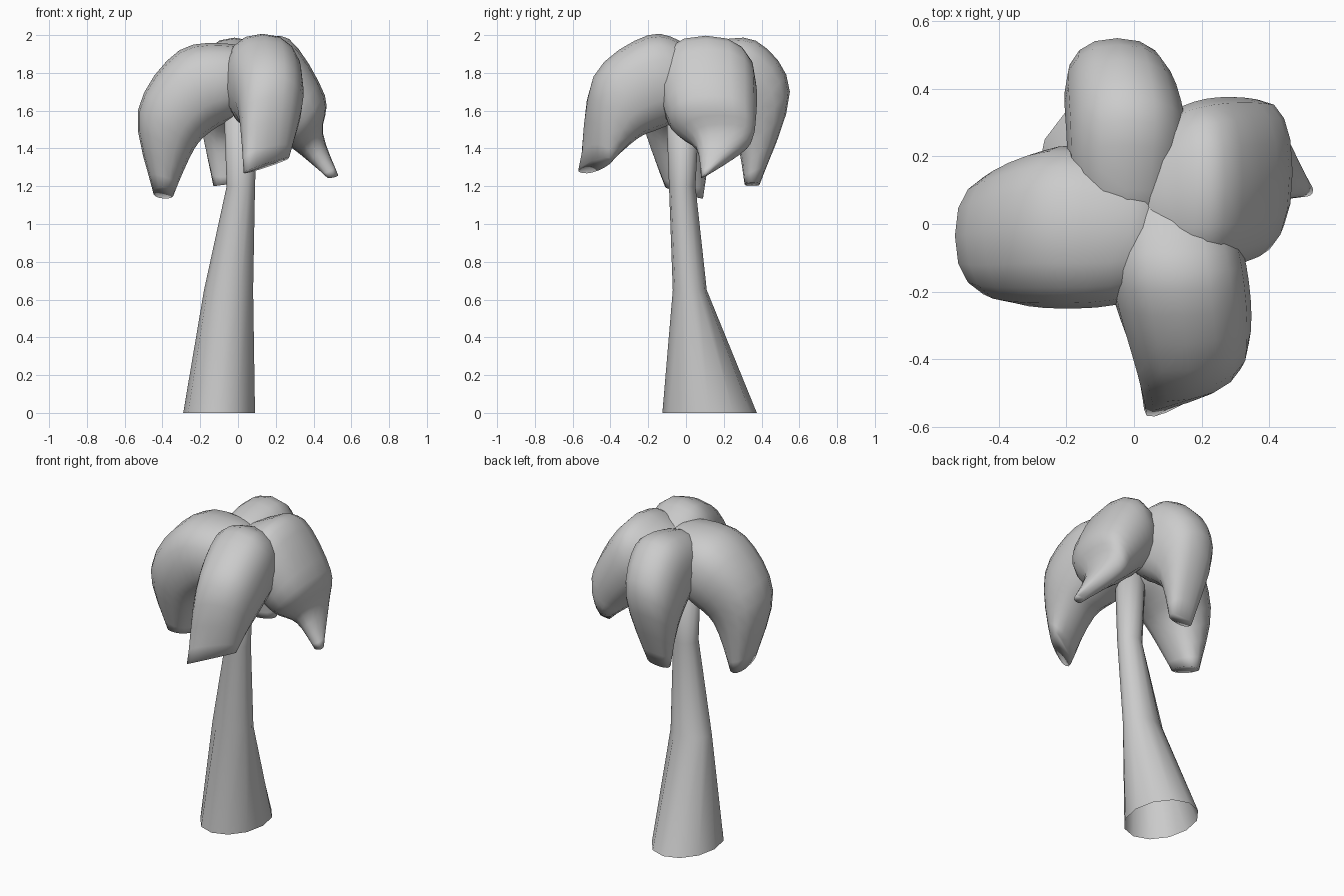
import bpy, bmesh, math
from mathutils import Vector

if "Cube" in bpy.data.objects:
    bpy.data.objects.remove(bpy.data.objects["Cube"])


def loft(name, rings, cap_start, cap_end):
    bm = bmesh.new()
    vr = [[bm.verts.new(p) for p in ring] for ring in rings]
    n = len(vr[0])
    for a, b in zip(vr, vr[1:]):
        for i in range(n):
            j = (i + 1) % n
            bm.faces.new((a[i], a[j], b[j], b[i]))
    if cap_start:
        bm.faces.new(vr[0][::-1])
    if cap_end:
        bm.faces.new(vr[-1])
    bmesh.ops.recalc_face_normals(bm, faces=bm.faces)
    me = bpy.data.meshes.new(name)
    bm.to_mesh(me)
    bm.free()
    ob = bpy.data.objects.new(name, me)
    bpy.context.collection.objects.link(ob)
    for p in me.polygons:
        p.use_smooth = True
    return ob


def catmull(rows, steps):
    # Smooth interpolation between the stations
    out = []
    for k in range(len(rows) - 1):
        p0, p1 = rows[max(k - 1, 0)], rows[k]
        p2, p3 = rows[k + 1], rows[min(k + 2, len(rows) - 1)]
        for s in range(steps):
            t = s / steps
            out.append([0.5 * (2 * b + (c - a) * t + (2 * a - 5 * b + 4 * c - d) * t * t
                               + (3 * b - a - 3 * c + d) * t ** 3)
                        for a, b, c, d in zip(p0, p1, p2, p3)])
    return out + [list(rows[-1])]


def oval(n, power=1):
    for i in range(n):
        a = i * math.tau / n
        yield [math.copysign(abs(v) ** power, v) for v in (math.cos(a), math.sin(a))]


# Trunk: centre x, y, z and radii of each ring, open at the bottom
trunk = [(-.10, .125, 0, .19, .25), (-.05, .02, .65, .13, .09),
         (.015, -.02, 1.2, .075, .07), (.015, -.015, 1.75, .095, .095)]
loft("trunk", [[(x + rx * c, y + ry * s, z) for c, s in oval(12)]
               for x, y, z, rx, ry in trunk], False, True)

# Leaves: outward axis, side axis, root shift, tip tilt and skew, then crown,
# shoulder and tip stations as (upper r, upper z, lower r, lower z, side min, side max)
X, Y, Z = Vector((1, 0, 0)), Vector((0, 1, 0)), Vector((0, 0, 1))
leaves = {
    "leaf_front": (-Y, X, -.06, .04, -.07, [(.20, 2.0, .15, 1.50, -.07, .34),
                                            (.49, 1.78, .26, 1.45, 0, .34),
                                            (.53, 1.32, .43, 1.30, .03, .27)]),
    "leaf_left": (-X, Y, -.04, -.03, 0, [(.31, 1.92, .13, 1.50, -.25, .23),
                                         (.53, 1.60, .23, 1.40, -.22, .15),
                                         (.45, 1.17, .34, 1.16, -.11, .09)]),
    "leaf_right": (X, Y, .04, .01, 0, [(.27, 1.98, .15, 1.52, -.15, .37),
                                       (.46, 1.68, .25, 1.43, -.09, .37),
                                       (.45, 1.48, .34, 1.36, .05, .33),
                                       (.53, 1.26, .47, 1.25, .08, .12)]),
    "leaf_back": (Y, X, .05, .01, 0, [(.37, 1.97, .17, 1.52, -.20, .16),
                                      (.55, 1.70, .27, 1.42, -.20, .10),
                                      (.39, 1.21, .31, 1.21, -.13, .02)]),
}
for name, (out, side, shift, tilt, skew, stations) in leaves.items():
    # Shared root where the leaves meet above the trunk
    lo, hi = stations[0][4:]
    root = [(shift - .06, 1.88, shift - .03, 1.66, lo * .4, hi * .5),
            (shift + .05, 1.95, shift + .05, 1.57, lo * .9, hi * .85)]
    rows = catmull(root + stations, 4)
    rings = []
    for k, (ur, uz, lr, lz, s0, s1) in enumerate(rows):
        f = (k / (len(rows) - 1)) ** 4
        rings.append([out * ((ur + lr + (ur - lr) * s) / 2 + skew * f * c)
                      + side * ((s0 + s1 + (s1 - s0) * c) / 2)
                      + Z * ((uz + lz + (uz - lz) * s) / 2 + tilt * f * c)
                      for c, s in oval(16, .85)])
    loft(name, rings, True, True)
